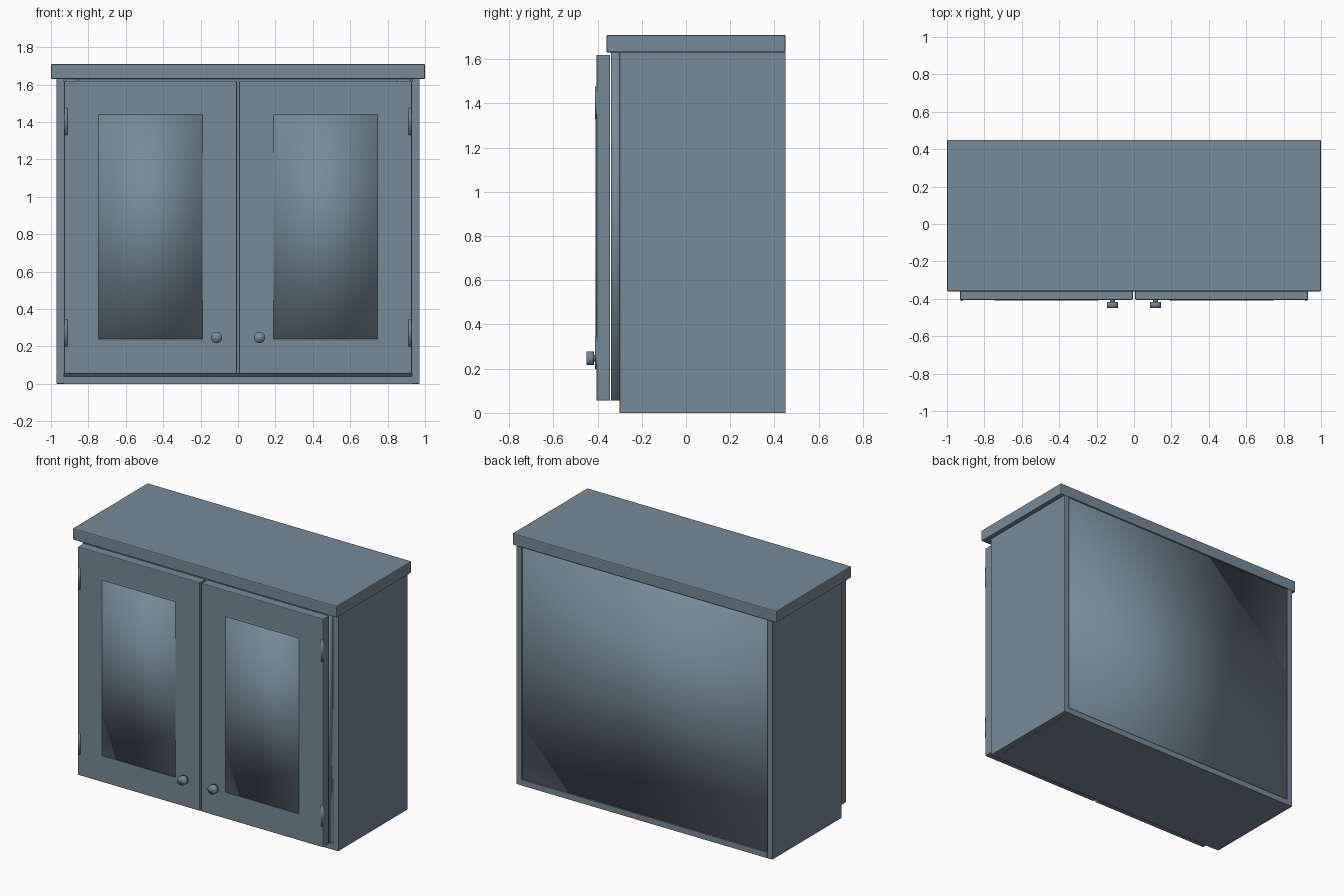
import bpy
import bmesh
from math import pi
from mathutils import Matrix, Vector

if "Cube" in bpy.data.objects:
    bpy.data.objects.remove(bpy.data.objects["Cube"], do_unlink=True)

# Single painted finish
paint = bpy.data.materials.new("slate_blue_paint")
paint.use_nodes = True
colour = (0.184, 0.254, 0.309, 1)
paint.diffuse_color = colour
paint.node_tree.nodes["Principled BSDF"].inputs["Base Color"].default_value = colour


def finish(name, bm, smooth=False, bevel=0):
    mesh = bpy.data.meshes.new(name)
    for face in bm.faces:
        face.smooth = smooth
    bm.to_mesh(mesh)
    bm.free()
    mesh.materials.append(paint)
    obj = bpy.data.objects.new(name, mesh)
    bpy.context.collection.objects.link(obj)
    if bevel:
        mod = obj.modifiers.new("soft_edges", "BEVEL")
        mod.width = bevel
        mod.segments = 2
    return obj


def box(name, x, y, z, bevel=0, smooth=False, front_inset=0):
    """Box from axis ranges; front_inset tapers the front face."""
    bm = bmesh.new()
    lo = Vector((min(x), min(y), min(z)))
    hi = Vector((max(x), max(y), max(z)))
    size, mid = hi - lo, (hi + lo) / 2
    bmesh.ops.create_cube(bm, size=1)
    for v in bm.verts:
        sign = v.co * 2
        v.co = mid + v.co * size
        if sign.y < 0:
            v.co.x -= sign.x * front_inset
            v.co.z -= sign.z * front_inset
    return finish(name, bm, smooth, bevel)


def cylinder(name, centre, radius, length, along_y=False):
    bm = bmesh.new()
    turn = Matrix.Rotation(pi / 2, 4, "X") if along_y else Matrix()
    bmesh.ops.create_cone(bm, cap_ends=True, segments=24, radius1=radius,
                          radius2=radius, depth=length,
                          matrix=Matrix.Translation(centre) @ turn)
    return finish(name, bm, smooth=True)


# Carcass
box("top_slab", (-1, 1), (-0.36, 0.45), (1.63, 1.71), bevel=0.006)
box("bottom_board", (-0.93, 0.93), (-0.30, 0.45), (0, 0.04))
box("back_panel", (-0.93, 0.93), (0.42, 0.44), (0.03, 1.63), smooth=True)
box("middle_shelf", (-0.93, 0.93), (-0.25, 0.42), (0.82, 0.85))

# Face frame behind the doors
for name, z in (("top_frame_rail", (1.53, 1.63)), ("bottom_frame_rail", (0.055, 0.13))):
    box(name, (-0.85, 0.85), (-0.34, -0.29), z)
box("centre_frame_stile", (-0.05, 0.05), (-0.34, -0.29), (0.13, 1.53))

for side, s in (("left", 1), ("right", -1)):
    box(side + "_side_board", (s * 0.93, s * 0.97), (-0.30, 0.45), (0, 1.63), bevel=0.002)
    box(side + "_frame_stile", (s * 0.85, s * 0.925), (-0.34, -0.29), (0.055, 1.63), smooth=True)

    # Door with a shallow moulding and raised panel
    box(side + "_door", (s * 0.006, s * 0.93), (-0.405, -0.343), (0.055, 1.62), bevel=0.005)
    box(side + "_door_moulding", (s * 0.145, s * 0.795), (-0.406, -0.39), (0.19, 1.49),
        front_inset=0.045)
    box(side + "_door_panel", (s * 0.19, s * 0.745), (-0.409, -0.37), (0.24, 1.44), smooth=True)

    # Hinge barrels on the outer door edge
    for level, z in (("lower", 0.272), ("upper", 1.403)):
        cylinder(f"{side}_{level}_hinge", (s * 0.92, -0.402, z), 0.009, 0.145)

    # Round pull knob
    cylinder(side + "_knob_neck", (s * 0.115, -0.41, 0.247), 0.014, 0.03, along_y=True)
    cylinder(side + "_knob", (s * 0.115, -0.433, 0.247), 0.03, 0.034, along_y=True)
